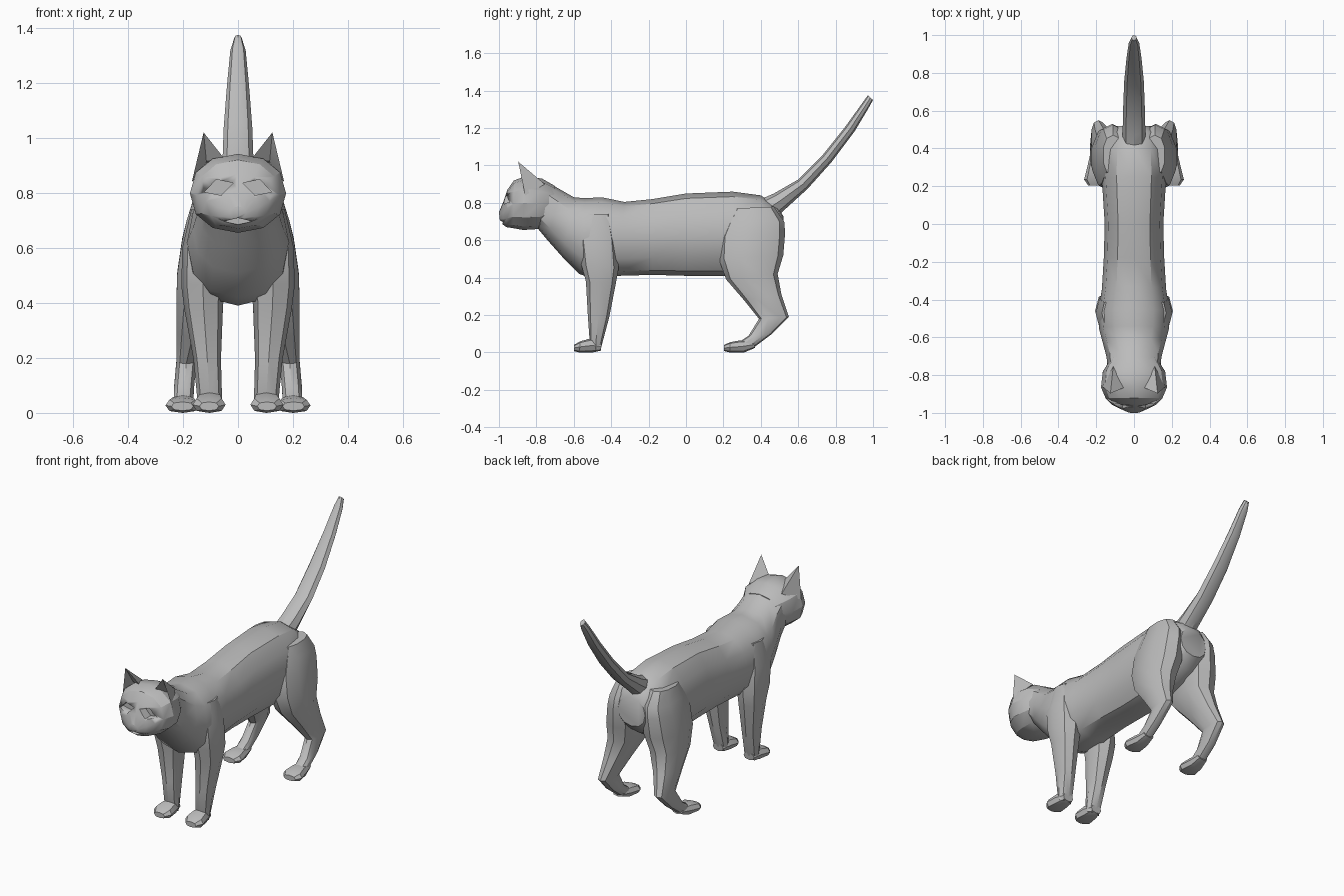
import bpy, bmesh, math
from mathutils import Vector

fur = bpy.data.materials.new("grey fur")
fur.diffuse_color = (0.5, 0.5, 0.5, 1)


def finish(name, bm, angle=35):
    bmesh.ops.recalc_face_normals(bm, faces=bm.faces)
    me = bpy.data.meshes.new(name)
    bm.to_mesh(me)
    bm.free()
    me.materials.append(fur)
    ob = bpy.data.objects.new(name, me)
    bpy.context.collection.objects.link(ob)
    bpy.ops.object.select_all(action='DESELECT')
    ob.select_set(True)
    bpy.context.view_layer.objects.active = ob
    bpy.ops.object.shade_smooth_by_angle(angle=math.radians(angle))
    return ob


def loft(name, rings, sides=8, power=1.0, side=1, angle=35):
    """Each ring: two opposite (y, z) edge points, centre x, half width."""
    bm = bmesh.new()
    loops = []
    for ya, za, yb, zb, cx, hw in rings:
        a, b = Vector((0, ya, za)), Vector((0, yb, zb))
        loop = []
        for i in range(sides):
            t = 2 * math.pi * i / sides
            c, s = [math.copysign(abs(v) ** power, v) for v in (math.cos(t), math.sin(t))]
            p = (a + b) / 2 + (a - b) / 2 * c
            loop.append(bm.verts.new((side * (cx + hw * s), p.y, p.z)))
        loops.append(loop)
    for l0, l1 in zip(loops, loops[1:]):
        for i in range(sides):
            j = (i + 1) % sides
            bm.faces.new((l0[i], l0[j], l1[j], l1[i]))
    bm.faces.new(loops[0])
    bm.faces.new(loops[-1])
    return finish(name, bm, angle)


# torso and neck, rump to skull
loft("torso", [
    (0.52, 0.73, 0.52, 0.56, 0, 0.09),
    (0.49, 0.78, 0.46, 0.50, 0, 0.13),
    (0.40, 0.84, 0.38, 0.45, 0, 0.165),
    (0.25, 0.86, 0.22, 0.41, 0, 0.17),
    (0.00, 0.85, 0.00, 0.41, 0, 0.155),
    (-0.18, 0.82, -0.18, 0.415, 0, 0.16),
    (-0.33, 0.805, -0.36, 0.41, 0, 0.17),
    (-0.45, 0.83, -0.49, 0.39, 0, 0.19),
    (-0.54, 0.825, -0.57, 0.42, 0, 0.185),
    (-0.60, 0.83, -0.66, 0.51, 0, 0.165),
    (-0.67, 0.87, -0.74, 0.60, 0, 0.145),
    (-0.74, 0.91, -0.79, 0.66, 0, 0.14)], 12, 0.88)

# head
head = loft("head", [
    (-0.70, 0.89, -0.72, 0.70, 0, 0.12),
    (-0.77, 0.93, -0.79, 0.66, 0, 0.165),
    (-0.86, 0.942, -0.87, 0.655, 0, 0.175),
    (-0.92, 0.92, -0.925, 0.665, 0, 0.15),
    (-0.955, 0.87, -0.96, 0.67, 0, 0.115),
    (-0.975, 0.81, -0.98, 0.685, 0, 0.075),
    (-1.0, 0.75, -0.995, 0.705, 0, 0.03)], 12, 0.92, angle=28)

# slanted eye sockets and mouth slit cut into the face
cuts = [("left_eye_cutter", -0.07, 0.82, 0.055, 0.03, 0.3),
        ("right_eye_cutter", 0.07, 0.82, 0.055, 0.03, -0.3),
        ("mouth_cutter", 0.0, 0.697, 0.05, 0.012, 0.0)]
for name, cx, cz, w, h, tilt in cuts:
    bm = bmesh.new()
    depth = -0.92 if cz > 0.75 else -0.96
    outer = []
    for dx, dz in ((-w, 0), (0, h), (w, 0), (0, -h)):
        x = cx + dx * math.cos(tilt) - dz * math.sin(tilt)
        z = cz + dx * math.sin(tilt) + dz * math.cos(tilt)
        outer.append(bm.verts.new((x, -1.03, z)))
    back = [bm.verts.new((v.co.x, depth, v.co.z)) for v in outer]
    bm.faces.new(outer)
    bm.faces.new(back)
    for i in range(4):
        j = (i + 1) % 4
        bm.faces.new((outer[i], outer[j], back[j], back[i]))
    cutter = finish(name, bm)
    cutter.hide_render = True
    cutter.hide_set(True)
    mod = head.modifiers.new(name, 'BOOLEAN')
    mod.operation = 'DIFFERENCE'
    mod.object = cutter

# tail
loft("tail", [
    (0.40, 0.82, 0.48, 0.72, 0, 0.06),
    (0.47, 0.85, 0.54, 0.775, 0, 0.06),
    (0.60, 0.925, 0.65, 0.875, 0, 0.057),
    (0.73, 1.055, 0.78, 1.02, 0, 0.052),
    (0.85, 1.205, 0.90, 1.18, 0, 0.04),
    (0.94, 1.33, 0.975, 1.305, 0, 0.028),
    (0.972, 1.375, 1.0, 1.35, 0, 0.014)], 8)

for word, s in (("left", -1), ("right", 1)):
    # foreleg with shoulder
    loft(word + "_front_leg", [
        (-0.54, 0.74, -0.40, 0.74, 0.12, 0.05),
        (-0.575, 0.60, -0.37, 0.60, 0.125, 0.078),
        (-0.56, 0.47, -0.36, 0.45, 0.128, 0.078),
        (-0.535, 0.38, -0.375, 0.37, 0.125, 0.07),
        (-0.525, 0.20, -0.41, 0.19, 0.112, 0.05),
        (-0.515, 0.06, -0.45, 0.04, 0.103, 0.045),
        (-0.50, 0.02, -0.46, 0.01, 0.103, 0.04)], 8, 0.85, s)
    loft(word + "_front_paw", [
        (-0.45, 0.055, -0.455, 0.01, 0.103, 0.035),
        (-0.51, 0.075, -0.50, 0.0, 0.103, 0.05),
        (-0.565, 0.06, -0.57, 0.0, 0.105, 0.06),
        (-0.60, 0.04, -0.60, 0.008, 0.105, 0.035)], 8, 0.8, s, 25)
    # thigh, hock and shin
    loft(word + "_hind_leg", [
        (0.26, 0.77, 0.47, 0.78, 0.11, 0.055),
        (0.215, 0.70, 0.525, 0.70, 0.11, 0.08),
        (0.18, 0.62, 0.53, 0.64, 0.115, 0.092),
        (0.175, 0.50, 0.52, 0.52, 0.125, 0.1),
        (0.215, 0.39, 0.49, 0.42, 0.14, 0.088),
        (0.31, 0.28, 0.51, 0.31, 0.165, 0.062),
        (0.39, 0.18, 0.55, 0.19, 0.188, 0.038),
        (0.335, 0.09, 0.46, 0.10, 0.196, 0.038),
        (0.29, 0.06, 0.36, 0.025, 0.198, 0.037)], 10, 0.85, s)
    loft(word + "_hind_paw", [
        (0.36, 0.06, 0.37, 0.025, 0.198, 0.035),
        (0.29, 0.065, 0.31, 0.0, 0.2, 0.048),
        (0.235, 0.055, 0.235, 0.0, 0.202, 0.062),
        (0.203, 0.04, 0.203, 0.008, 0.202, 0.04)], 8, 0.8, s, 25)
    # ear with a hollow front
    bm = bmesh.new()
    inner, outer, rear, tip, hollow = [bm.verts.new((s * x, y, z)) for x, y, z in (
        (0.05, -0.865, 0.925), (0.168, -0.86, 0.84), (0.11, -0.755, 0.90),
        (0.125, -0.897, 1.02), (0.115, -0.835, 0.915))]
    for f in ((inner, hollow, tip), (hollow, outer, tip), (outer, rear, tip),
              (rear, inner, tip), (inner, rear, hollow), (rear, outer, hollow)):
        bm.faces.new(f)
    finish(word + "_ear", bm)
